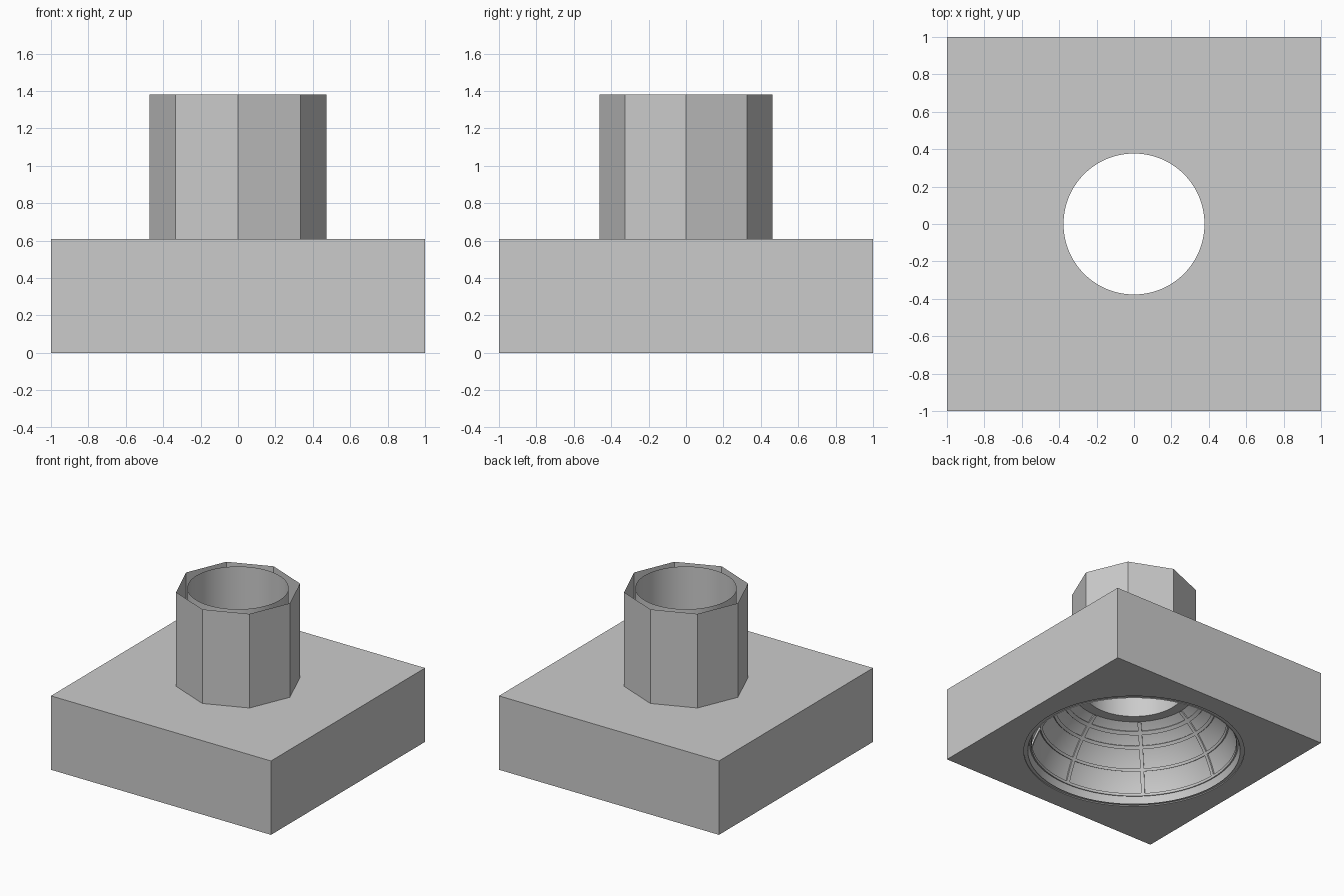
import bpy, bmesh
from math import sin, cos, pi, sqrt, radians

cube = bpy.data.objects.get("Cube")
if cube:
    bpy.data.objects.remove(cube, do_unlink=True)

stone = bpy.data.materials.new("grey_stone")
GREY = (0.6, 0.6, 0.6, 1)
stone.diffuse_color = GREY
stone.use_nodes = True
stone.node_tree.nodes["Principled BSDF"].inputs["Base Color"].default_value = GREY

SEG = 96
OCULUS, ROOF, TOP = 0.377, 0.607, 1.38
DROP, RADIUS = 0.152, 0.814          # dome sphere centre depth and radius
CROWN = 0.52                         # height where the dome meets the crown ring


def finish(name, bm, smooth=True):
    mesh = bpy.data.meshes.new(name)
    bm.to_mesh(mesh)
    bm.free()
    mesh.materials.append(stone)
    obj = bpy.data.objects.new(name, mesh)
    bpy.context.collection.objects.link(obj)
    if smooth:
        bpy.ops.object.select_all(action='DESELECT')
        obj.select_set(True)
        bpy.context.view_layer.objects.active = obj
        bpy.ops.object.shade_smooth_by_angle(angle=radians(30))
    return obj


def sweep(bm, sections, closed=True):
    """Join a list of equal point sections with quads."""
    rows = [[bm.verts.new(p) for p in s] for s in sections]
    pairs = list(zip(rows, rows[1:]))
    if closed:
        pairs.append((rows[-1], rows[0]))
    for a, b in pairs:
        for i in range(len(a) - 1):
            bm.faces.new((a[i], b[i], b[i + 1], a[i + 1]))


def revolve(name, profile):
    bm = bmesh.new()
    angles = [2 * pi * i / SEG for i in range(SEG)]
    sweep(bm, [[(r * cos(a), r * sin(a), z) for r, z in profile] for a in angles])
    return finish(name, bm)


def dome_point(z, inward=0.0):
    """Radius and height on the dome, moved toward its centre."""
    r = sqrt(RADIUS ** 2 - (z + DROP) ** 2)
    k = 1 - inward / RADIUS
    return r * k, (z + DROP) * k - DROP


def square_edge(a):
    k = 1 / max(abs(cos(a)), abs(sin(a)))
    return k * cos(a), k * sin(a)


# Square block: floor and roof each pierced by a round hole
bm = bmesh.new()
sections = []
for i in range(SEG):
    a = 2 * pi * i / SEG
    x, y = square_edge(a)
    sections.append([(0.83 * cos(a), 0.83 * sin(a), 0), (x, y, 0),
                     (x, y, ROOF), (OCULUS * cos(a), OCULUS * sin(a), ROOF)])
sweep(bm, sections)
finish("square_block", bm, smooth=False)

# Open octagonal drum around the oculus
bm = bmesh.new()
sections = []
for i in range(8):
    a = i * pi / 4
    x, y = 0.472 * cos(a), 0.463 * sin(a)
    sections.append([(x, y, ROOF), (x, y, TOP)])
sweep(bm, sections)
finish("octagonal_drum", bm, smooth=False)

# Light shaft
revolve("light_shaft", [(OCULUS, TOP), (OCULUS, CROWN)])

# Dome interior, with the rim step below and the flat crown ring above
steps = [dome_point(CROWN * i / 24) for i in range(25)]
revolve("dome_shell", [(OCULUS, CROWN)] + steps[::-1] + [(0.80, 0.008), (0.83, 0.008), (0.83, 0)])

# Raised horizontal bands
RAISE = 0.012
for n, z in enumerate((0.07, 0.245, 0.385, 0.465)):
    low, high = z - 0.01, z + 0.01
    revolve(f"dome_band_{n + 1}", [dome_point(low), dome_point(low, RAISE),
                                   dome_point(high, RAISE), dome_point(high)])

# Raised vertical ribs
for n in range(8):
    a = n * pi / 4
    bm = bmesh.new()
    sections = []
    for i in range(25):
        z = 0.07 + (CROWN - 0.07) * i / 24
        section = []
        for side, inward in ((-1, -0.002), (-1, RAISE), (1, RAISE), (1, -0.002)):
            r, h = dome_point(z, inward)
            b = a + side * 0.014 / r
            section.append((r * cos(b), r * sin(b), h))
        sections.append(section)
    sweep(bm, sections, closed=False)
    finish(f"dome_rib_{n + 1}", bm)
